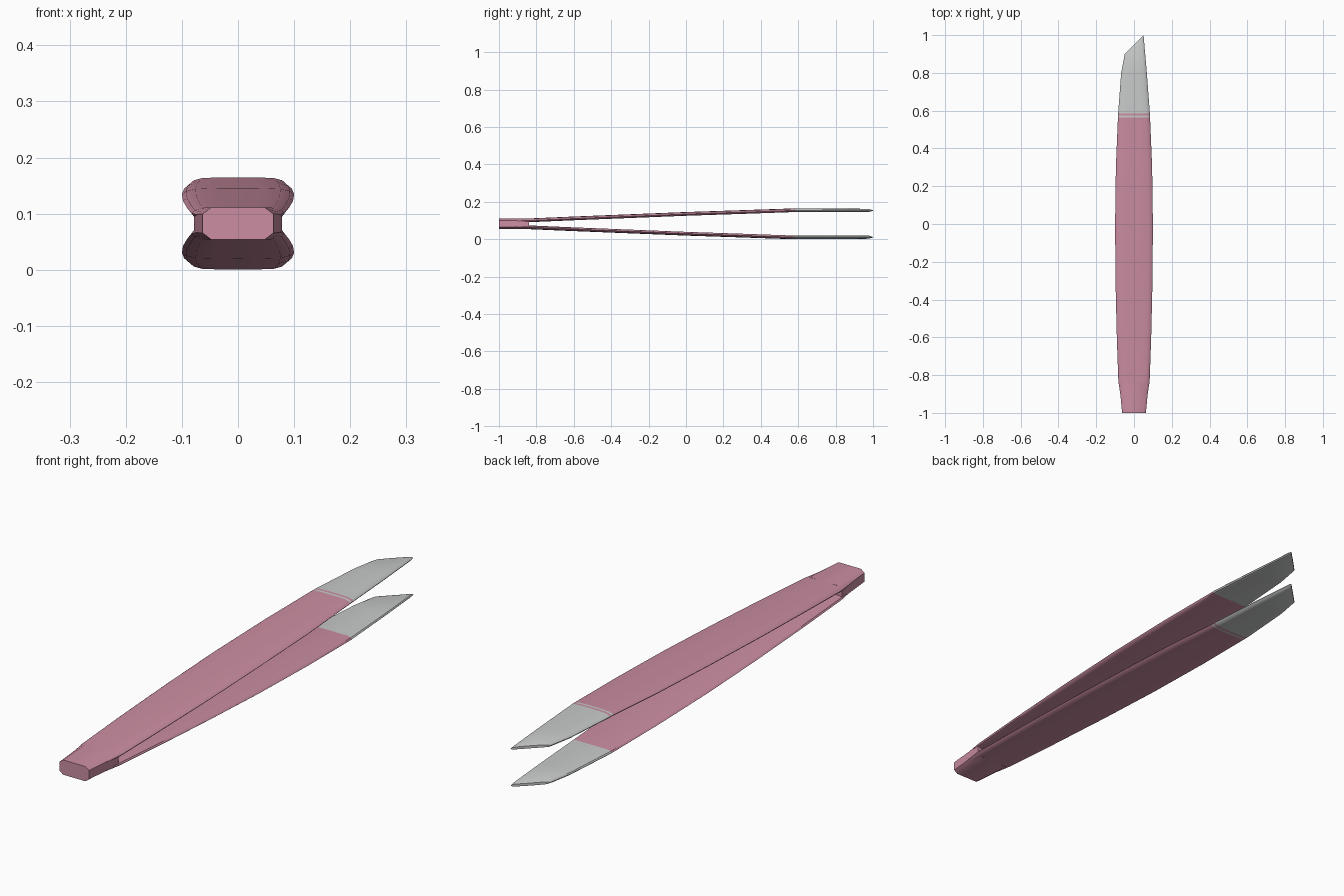
import bpy, bmesh, math

if "Cube" in bpy.data.objects:
    bpy.data.objects.remove(bpy.data.objects["Cube"])

MID = 0.0825  # mirror plane between the arms


def material(name, rgb):
    m = bpy.data.materials.new(name)
    m.diffuse_color = (*rgb, 1)
    m.use_nodes = True
    m.node_tree.nodes["Principled BSDF"].inputs["Base Color"].default_value = m.diffuse_color
    return m


PINK = material("pink enamel", (0.60, 0.27, 0.36))
STEEL = material("brushed steel", (0.58, 0.59, 0.59))

# Half cross-section: x as share of half width, z as share of half thickness
HALF = [(0.40, 0.97), (0.76, 0.85), (0.93, 0.45), (1.0, -0.1),
        (0.95, -0.65), (0.80, -1.0)]
SECTION = [(0, 1)] + HALF + [(0, -1)] + [(-x, z) for x, z in reversed(HALF)]


def loft(name, rings, rule):
    """Skin closed rings of points, cap the ends and colour faces by rule."""
    bm = bmesh.new()
    loops = [[bm.verts.new(p) for p in ring] for ring in rings]
    n = len(loops[0])
    for a, b in zip(loops, loops[1:]):
        for i in range(n):
            j = (i + 1) % n
            bm.faces.new((a[i], a[j], b[j], b[i]))
    bm.faces.new(loops[0])
    bm.faces.new(loops[-1])
    bmesh.ops.recalc_face_normals(bm, faces=bm.faces)
    for f in bm.faces:
        f.material_index = rule(f)
    me = bpy.data.meshes.new(name)
    bm.to_mesh(me)
    bm.free()
    me.materials.append(PINK)
    me.materials.append(STEEL)
    ob = bpy.data.objects.new(name, me)
    bpy.context.collection.objects.link(ob)
    bpy.ops.object.select_all(action='DESELECT')
    ob.select_set(True)
    bpy.context.view_layer.objects.active = ob
    bpy.ops.object.shade_smooth_by_angle(angle=math.radians(35))
    return ob


# Arm stations: y, half width, height above the mirror plane, half thickness
STATIONS = [(-0.99, 0.060, 0.014, 0.010), (-0.83, 0.083, 0.019, 0.010),
            (-0.60, 0.091, 0.029, 0.010), (-0.30, 0.098, 0.041, 0.010),
            (0.00, 0.100, 0.053, 0.010), (0.30, 0.096, 0.063, 0.010),
            (0.565, 0.085, 0.0722, 0.0098), (0.575, 0.0845, 0.0725, 0.0098),
            (0.585, 0.084, 0.0725, 0.0098), (0.80, 0.068, 0.0722, 0.009)]


def arm(name, side):
    rings = [[(x * w, y, MID + side * (h + z * t)) for x, z in SECTION]
             for y, w, h, t in STATIONS]
    # slanted tip: the last rings are sheared along x and thinned
    for end, w, t in ((0.938, 0.0515, 0.0085), (0.95, 0.05, 0.005)):
        rings.append([(x * w, end + x * w, MID + side * (0.072 + z * t))
                      for x, z in SECTION])

    # enamel grip, steel tip, one thin enamel stripe on the outer face
    def rule(f):
        y = f.calc_center_median().y
        outer = f.normal.z * side > 0.1
        if y < 0.565 or (y < 0.575 and not outer):
            return 0
        return 0 if outer and 0.575 < y < 0.585 else 1
    loft(name, rings, rule)


arm("upper_arm", 1)
arm("lower_arm", -1)

# Joined end block, octagonal, tapering into the arms
OCTAGON = [(0.76, 1), (1, 0.6), (1, -0.6), (0.76, -1),
           (-0.76, -1), (-1, -0.6), (-1, 0.6), (-0.76, 1)]
loft("joined_end",
     [[(x * w, y, MID + z * h) for x, z in OCTAGON]
      for y, w, h in ((-1.0, 0.063, 0.0285), (-0.84, 0.078, 0.0285))],
     lambda f: 0)
